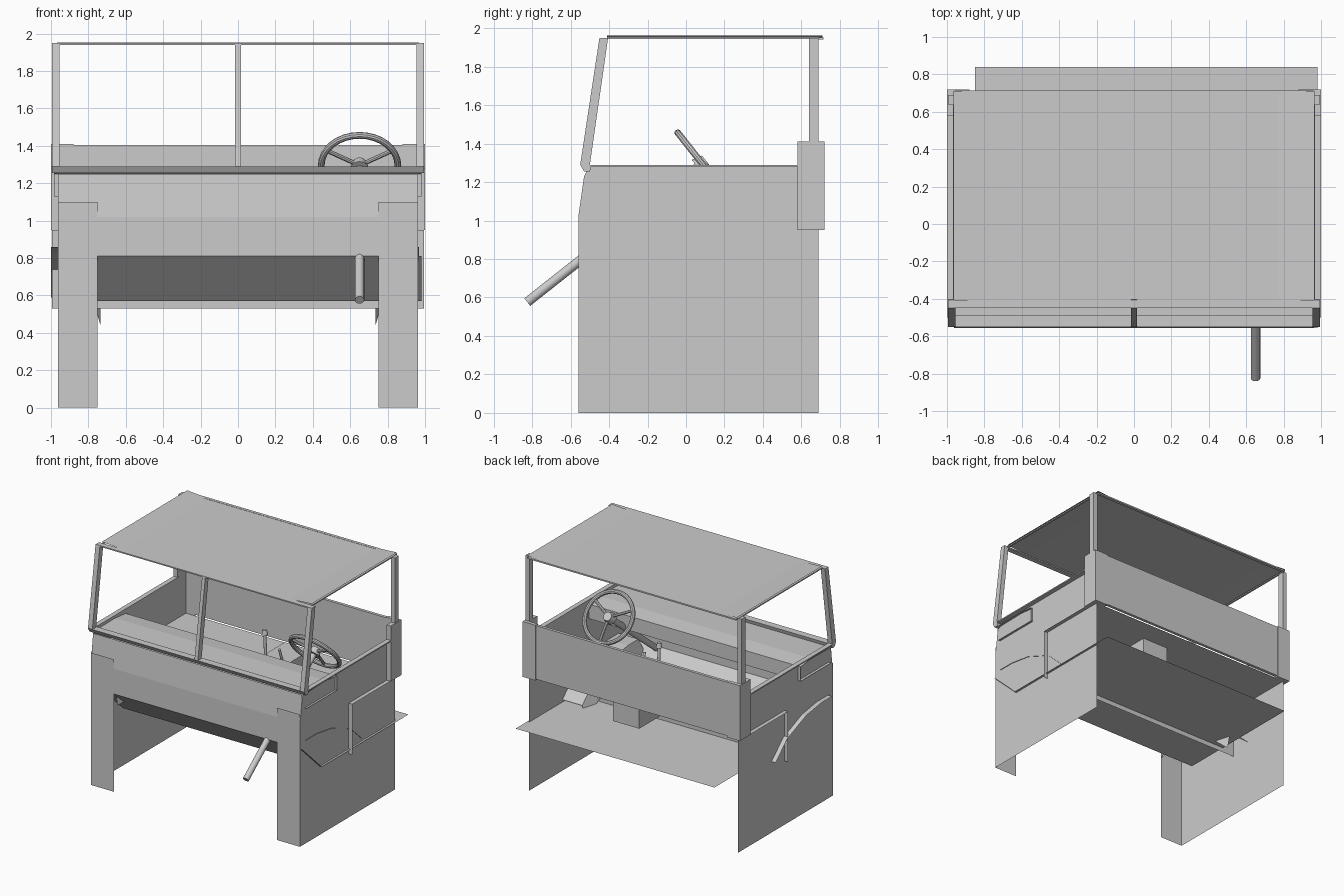
import bpy, bmesh, math
from mathutils import Vector, Matrix

old = bpy.data.objects.get("Cube")
if old:
    bpy.data.objects.remove(old, do_unlink=True)

grey = bpy.data.materials.new("light_grey")
grey.use_nodes = True
grey.diffuse_color = (0.6, 0.6, 0.6, 1)
grey.node_tree.nodes["Principled BSDF"].inputs["Base Color"].default_value = (0.6, 0.6, 0.6, 1)


def finish(name, bm, smooth=False):
    mesh = bpy.data.meshes.new(name)
    bm.to_mesh(mesh)
    bm.free()
    mesh.materials.append(grey)
    obj = bpy.data.objects.new(name, mesh)
    bpy.context.collection.objects.link(obj)
    if smooth:
        bpy.ops.object.select_all(action='DESELECT')
        obj.select_set(True)
        bpy.context.view_layer.objects.active = obj
        bpy.ops.object.shade_smooth_by_angle()
    return obj


def loft(name, *rows):
    """Skin a sheet between rows of points."""
    bm = bmesh.new()
    vs = [[bm.verts.new(p) for p in row] for row in rows]
    for a, b in zip(vs, vs[1:]):
        for i in range(len(a) - 1):
            bm.faces.new((a[i], a[i + 1], b[i + 1], b[i]))
    return finish(name, bm)


def sheet(name, profile, x0, x1):
    """Sweep a side-on (y, z) profile across x."""
    return loft(name, [(x0, y, z) for y, z in profile], [(x1, y, z) for y, z in profile])


def slab(name, outline, x0, x1):
    """Solid with a side-on (y, z) outline."""
    bm = bmesh.new()
    a = [bm.verts.new((x0, y, z)) for y, z in outline]
    b = [bm.verts.new((x1, y, z)) for y, z in outline]
    bm.faces.new(a)
    bm.faces.new(b[::-1])
    for i in range(len(a)):
        j = (i + 1) % len(a)
        bm.faces.new((a[j], a[i], b[i], b[j]))
    bmesh.ops.recalc_face_normals(bm, faces=bm.faces)
    return finish(name, bm)


def box(name, x0, x1, y0, y1, z0, z1):
    return slab(name, [(y0, z0), (y1, z0), (y1, z1), (y0, z1)], x0, x1)


def rod(name, p, q, r, r2=None, sides=16):
    p, q = Vector(p), Vector(q)
    d = q - p
    bm = bmesh.new()
    turn = d.to_track_quat('Z', 'Y').to_matrix().to_4x4()
    bmesh.ops.create_cone(bm, cap_ends=True, segments=sides, radius1=r,
                          radius2=r if r2 is None else r2, depth=d.length,
                          matrix=Matrix.Translation((p + q) / 2) @ turn)
    return finish(name, bm, True)


# Profiles shared by several parts
side_outline = [(-0.56, 0), (0.69, 0), (0.69, 1.29), (-0.5, 1.29), (-0.53, 1.23), (-0.56, 1.02)]
arch = [(-0.49, 0.86), (-0.35, 0.86), (-0.15, 0.83), (0.1, 0.73), (0.25, 0.59)]
screen = [(-0.55, 1.29), (-0.5, 1.29), (-0.405, 1.95), (-0.45, 1.95)]

# Paired side parts
for side, s in (("left", 1), ("right", -1)):
    bm = bmesh.new()
    bm.faces.new([bm.verts.new((s * 0.962, y, z)) for y, z in side_outline])
    finish(side + "_side_panel", bm)
    sheet(side + "_front_pillar", [(-0.56, 0), (-0.56, 1.1)], s * 0.75, s * 0.962)
    box(side + "_sill_rail", s * 0.96, s * 1.0, -0.5, 0.6, 1.28, 1.29)
    slab(side + "_screen_post", screen, s * 0.955, s * 0.995)
    box(side + "_rear_roof_post", s * 0.957, s * 0.995, 0.64, 0.69, 1.41, 1.95)
    # Rear corner bracket wraps round the back edge
    box(side + "_corner_bracket_side", s * 0.962, s * 1.0, 0.58, 0.72, 0.95, 1.41)
    box(side + "_corner_bracket_back", s * 0.88, s * 0.962, 0.69, 0.72, 0.95, 1.41)
    box(side + "_roof_rail", s * 0.952, s * 0.967, -0.41, 0.69, 1.943, 1.953)
    # Wheel arch with a flared inner skirt
    outer = 0.968 if s > 0 else 1.0
    loft(side + "_wheel_arch",
         [(s * outer, y, z) for y, z in arch],
         [(s * 0.78, y, z) for y, z in arch],
         [(s * 0.735, y * 1.1, z - 0.15) for y, z in arch])

# Front of the cab
sheet("front_panel", [(-0.555, 0.81), (-0.555, 1.02), (-0.53, 1.25)], -0.962, 0.962)
slab("screen_bottom_rail", [(-0.53, 1.255), (-0.5, 1.255), (-0.49, 1.29), (-0.55, 1.29)], -0.995, 0.995)
slab("screen_divider", screen, -0.015, 0.015)
slab("screen_top_rail", [(-0.45, 1.94), (-0.405, 1.94), (-0.405, 1.95), (-0.45, 1.95)], -0.96, 0.96)

# Floor, toe board and seat base
sheet("floor", [(-0.555, 0.81), (-0.3, 0.57), (0.84, 0.57)], -0.85, 0.98)
sheet("seat_base", [(0.08, 0.53), (0.08, 0.95), (0.69, 0.95)], -0.995, 0.995)

# Dashboard shelf, face and underside
sheet("dashboard", [(-0.52, 1.26), (-0.24, 1.265), (-0.1, 1.25), (-0.1, 1.13), (-0.5, 1.13)], -0.985, 0.98)

# Back panel
box("back_panel", -0.962, 0.962, 0.69, 0.715, 0.96, 1.405)
box("rear_roof_rail", -0.96, 0.96, 0.69, 0.715, 1.94, 1.952)

# Roof with slightly raised side edges
roof_x = ((-0.965, 1.963), (-0.77, 1.95), (0.77, 1.95), (0.965, 1.963))
loft("roof", *[[(x, y, z) for x, z in roof_x] for y in (-0.41, 0.15, 0.71)])

# Gearbox cover and levers
box("gearbox_cover", 0.08, 0.32, 0.1, 0.5, 0.68, 1.06)
rod("gear_lever", (0.1, 0.22, 1.04), (0.1, 0.21, 1.25), 0.012)
rod("gear_knob", (0.1, 0.21, 1.24), (0.1, 0.21, 1.28), 0.024, 0.016)
rod("brake_lever", (0.24, 0.24, 1.04), (0.24, 0.2, 1.16), 0.01)

# Steering column runs along the wheel's axis
axis = Vector((0, 0.785, 0.62)).normalized()
hub = Vector((0.65, 0.085, 1.295))
rod("steering_column", hub - axis * 1.16, hub, 0.025)
rod("steering_hub", hub - axis * 0.03, hub + axis * 0.025, 0.05, 0.035)
up = Vector((0, -axis.z, axis.y))
across = Vector((1, 0, 0))


def around(a, r):
    return hub + (across * math.cos(a) + up * math.sin(a)) * r


for i in range(3):
    a = math.radians(30 + 120 * i)
    rod(f"steering_spoke_{i + 1}", hub, around(a, 0.2), 0.012, sides=8)

# Steering rim: a ring of small circular sections
bm = bmesh.new()
rings = []
for i in range(32):
    a = math.tau * i / 32
    out = around(a, 1) - hub
    rings.append([bm.verts.new(hub + out * (0.205 + 0.018 * math.cos(b)) + axis * 0.018 * math.sin(b))
                  for b in (math.tau * k / 10 for k in range(10))])
for i, ring in enumerate(rings):
    nxt = rings[(i + 1) % len(rings)]
    for k in range(10):
        j = (k + 1) % 10
        bm.faces.new((ring[k], nxt[k], nxt[j], ring[j]))
bmesh.ops.recalc_face_normals(bm, faces=bm.faces)
finish("steering_rim", bm, True)
